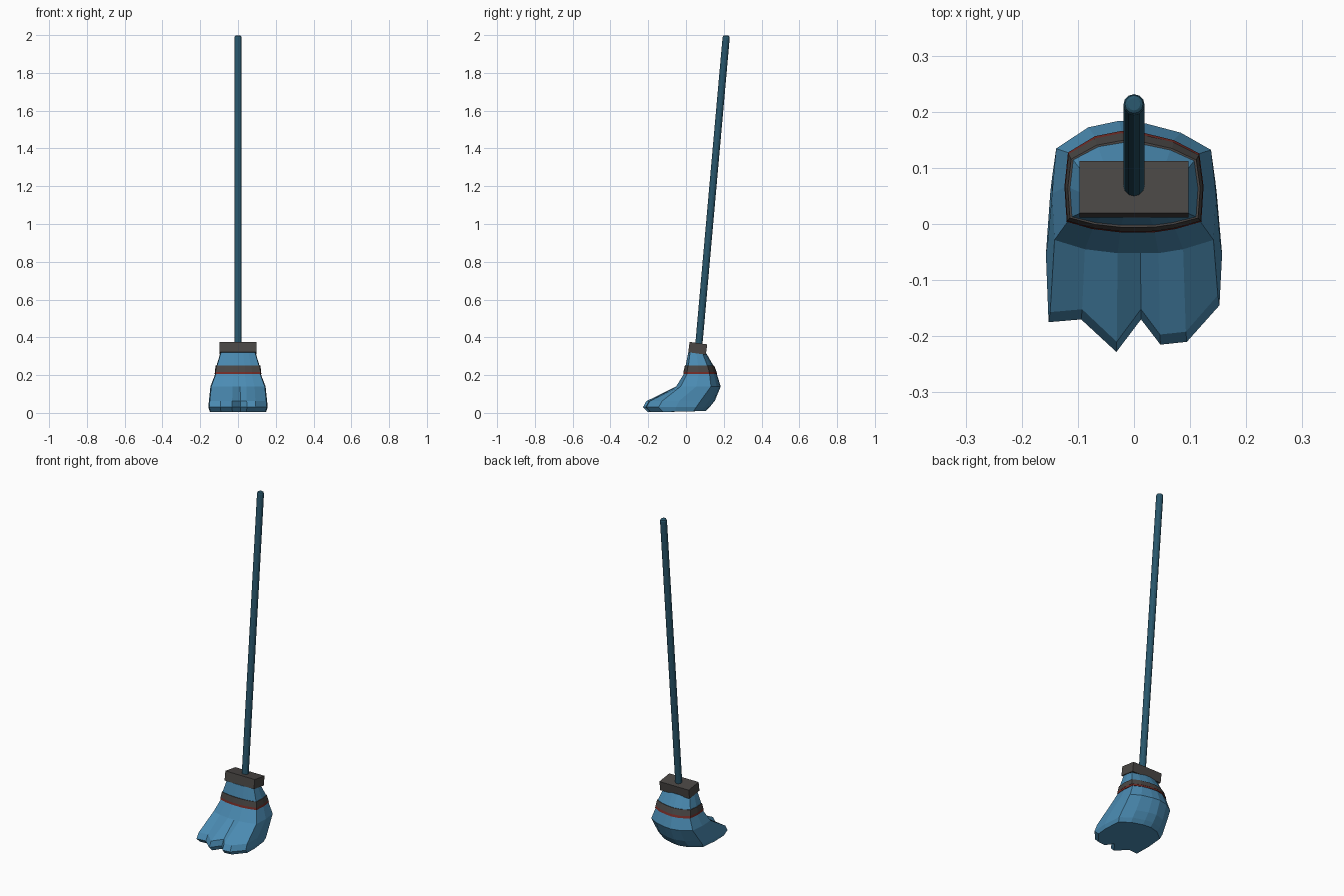
import bpy, bmesh, math
from mathutils import Vector, Matrix

if "Cube" in bpy.data.objects:
    bpy.data.objects.remove(bpy.data.objects["Cube"])


def material(name, rgb):
    m = bpy.data.materials.new(name)
    m.diffuse_color = (*rgb, 1)
    m.use_nodes = True
    m.node_tree.nodes["Principled BSDF"].inputs["Base Color"].default_value = m.diffuse_color
    return m


BLUE = material("bristle blue", (0.07, 0.26, 0.45))
DARK = material("handle dark blue", (0.022, 0.095, 0.15))
GREY = material("binding grey", (0.068, 0.062, 0.059))
RED = material("binding red", (0.17, 0.025, 0.02))


def finish(name, bm, mat):
    bmesh.ops.recalc_face_normals(bm, faces=bm.faces)
    me = bpy.data.meshes.new(name)
    bm.to_mesh(me)
    bm.free()
    me.materials.append(mat)
    ob = bpy.data.objects.new(name, me)
    bpy.context.collection.objects.link(ob)
    return ob


def loft(name, rings, mat, closed=False):
    """Skin a list of point rings; cap both ends, or join last to first."""
    bm = bmesh.new()
    vr = [[bm.verts.new(p) for p in r] for r in rings]
    pairs = list(zip(vr, vr[1:])) + ([(vr[-1], vr[0])] if closed else [])
    for a, b in pairs:
        for i in range(len(a)):
            j = (i + 1) % len(a)
            bm.faces.new((a[i], a[j], b[j], b[i]))
    if not closed:
        bm.faces.new(vr[0])
        bm.faces.new(vr[-1])
    return finish(name, bm, mat)


# Bristle cross-section: u = across, v = front (0) to back (1)
FRONT = [(0.97, 0.10), (0.6, 0.03), (0.3, 0.0), (0.08, 0.0), (-0.2, 0.0), (-0.6, 0.03), (-0.97, 0.10)]
REST = [(-1, 0.45), (-0.95, 0.79), (-0.56, 0.95), (-0.18, 1.0), (0.14, 0.98), (0.57, 0.91), (0.94, 0.78), (1, 0.45)]
TIPS = [-0.145, -0.21, -0.215, -0.17, -0.228, -0.17, -0.175]   # ragged front edge


def section(hw, yf, zf, yb, zb, tip=None):
    pts = []
    for i, (u, v) in enumerate(FRONT + REST):
        y = yf + (yb - yf) * v
        if tip is not None and i < len(TIPS):
            y = TIPS[i] + tip
        pts.append(Vector((u * hw, y, zf + (zb - zf) * v)))
    return pts


rings = [
    section(0.093, 0.012, 0.32, 0.108, 0.315),
    section(0.114, -0.002, 0.25, 0.145, 0.25),
    section(0.121, -0.012, 0.205, 0.163, 0.205),
    section(0.146, -0.052, 0.14, 0.184, 0.14),
    section(0.154, -0.19, 0.062, 0.153, 0.065, 0.018),
    section(0.157, -0.20, 0.03, 0.125, 0.03, 0.0),
    section(0.150, -0.19, 0.004, 0.105, 0.010, 0.025),
]
loft("bristles", rings, BLUE)


# Binding bands wrapped round the bristles
def band(name, t0, t1, out, mat):
    def at(t, d):
        c = Vector((0, 0.072, 0))
        res = []
        for a, b in zip(rings[1], rings[2]):
            p = a.lerp(b, t)
            r = Vector((p.x - c.x, p.y - c.y, 0)).normalized()
            res.append(p + r * d)
        return res
    loft(name, [at(t0, -0.004), at(t0, out), at(t1, out), at(t1, -0.004)], mat, True)


band("grey_band", 0.0, 0.72, 0.004, GREY)
band("red_band", 0.72, 1.0, 0.003, RED)

# Head block, leaning with the handle
bm = bmesh.new()
bmesh.ops.create_cube(bm, size=1)
bmesh.ops.transform(bm, verts=bm.verts, matrix=Matrix.Translation((0, 0.062, 0.342))
                    @ Matrix.Rotation(math.radians(-8), 4, 'X')
                    @ Matrix.Diagonal((0.194, 0.094, 0.055, 1)))
finish("head_block", bm, GREY)

# Handle with softened tip
low, high = Vector((0, 0.067, 0.35)), Vector((0, 0.2135, 1.998))
axis = (high - low).normalized()
side = Vector((1, 0, 0))
fwd = axis.cross(side)
N = 12


def disc(c, r):
    return [c + (side * math.cos(k * math.tau / N) + fwd * math.sin(k * math.tau / N)) * r
            for k in range(N)]


handle = loft("handle", [disc(low, 0.019), disc(high - axis * 0.012, 0.019),
                         disc(high - axis * 0.003, 0.016), disc(high, 0.011)], DARK)
